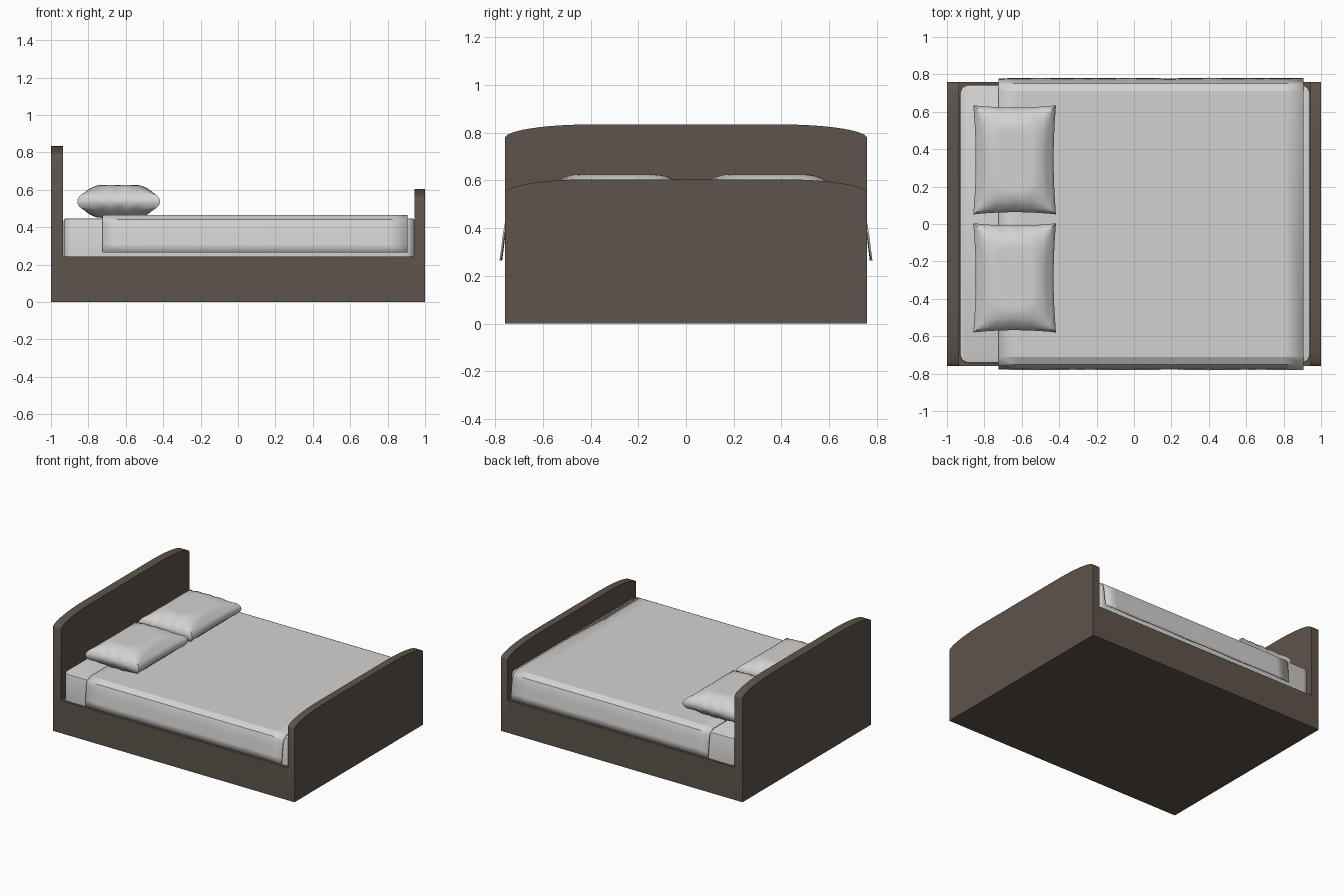
import bpy, bmesh, math

if "Cube" in bpy.data.objects:
    bpy.data.objects.remove(bpy.data.objects["Cube"])

def material(name, col):
    m = bpy.data.materials.new(name)
    m.diffuse_color = (*col, 1)
    m.use_nodes = True
    m.node_tree.nodes["Principled BSDF"].inputs["Base Color"].default_value = m.diffuse_color
    return m

WOOD = material("dark wood", (0.112, 0.090, 0.070))
LINEN = material("pale linen", (0.66, 0.65, 0.635))

def finish(name, bm, mat, smooth=None):
    bmesh.ops.recalc_face_normals(bm, faces=bm.faces)
    me = bpy.data.meshes.new(name)
    bm.to_mesh(me)
    bm.free()
    me.materials.append(mat)
    ob = bpy.data.objects.new(name, me)
    bpy.context.collection.objects.link(ob)
    if smooth:
        bpy.ops.object.select_all(action='DESELECT')
        ob.select_set(True)
        bpy.context.view_layer.objects.active = ob
        bpy.ops.object.shade_smooth_by_angle(angle=math.radians(smooth))
    return ob

def box(name, x0, x1, y0, y1, z0, z1, mat, corner=0, rim=0):
    bm = bmesh.new()
    bmesh.ops.create_cube(bm, size=1)
    for v in bm.verts:
        v.co = ((x0 + x1) / 2 + v.co.x * (x1 - x0),
                (y0 + y1) / 2 + v.co.y * (y1 - y0),
                (z0 + z1) / 2 + v.co.z * (z1 - z0))
    if corner:
        edges = [e for e in bm.edges if abs(e.verts[0].co.z - e.verts[1].co.z) > 0.01]
        bmesh.ops.bevel(bm, geom=edges, offset=corner, segments=5, profile=0.5, affect='EDGES')
    if rim:
        edges = [e for e in bm.edges if all(v.co.z > z1 - 1e-4 for v in e.verts)]
        bmesh.ops.bevel(bm, geom=edges, offset=rim, segments=2, profile=0.5, affect='EDGES')
    return finish(name, bm, mat, 40 if corner else None)

# Arched end boards: flat middle, quarter-ellipse shoulders
def board(name, x0, x1, top, drop=0.058, half=0.76, flat=0.40):
    right = [(half, 0.0)]
    for i in range(13):
        a = i / 12 * math.pi / 2
        right.append((flat + (half - flat) * math.cos(a), top - drop + drop * math.sin(a)))
    outline = right + [(-y, z) for y, z in reversed(right)]
    bm = bmesh.new()
    f = bm.faces.new([bm.verts.new((x0, y, z)) for y, z in outline])
    r = bmesh.ops.extrude_face_region(bm, geom=[f])
    for v in r["geom"]:
        if isinstance(v, bmesh.types.BMVert):
            v.co.x = x1
    return finish(name, bm, WOOD, 30)

board("headboard", -1.0, -0.935, 0.835)
board("footboard", 0.945, 1.0, 0.605)
box("bed_base", -0.935, 0.945, -0.76, 0.76, 0, 0.245, WOOD)
box("mattress", -0.932, 0.943, -0.745, 0.745, 0.245, 0.448, LINEN, 0.05, 0.012)

# Blanket: draped profile swept along the bed, thickened
half = [(0.778, 0.265), (0.772, 0.31), (0.765, 0.37), (0.760, 0.42), (0.752, 0.442), (0.71, 0.465)]
profile = half + [(-y, z) for y, z in reversed(half)]
bm = bmesh.new()
N = 16
rows = []
for i in range(N + 1):
    x = -0.725 + 1.63 * i / N
    rows.append([bm.verts.new((x, y + (math.copysign(0.004 * math.sin(i * 0.7), y) if z < 0.4 else 0), z))
                 for y, z in profile])
for a, b in zip(rows, rows[1:]):
    for j in range(len(profile) - 1):
        bm.faces.new((a[j], a[j + 1], b[j + 1], b[j]))
blanket = finish("blanket", bm, LINEN, 20)
if sum(p.normal.z for p in blanket.data.polygons) < 0:
    blanket.data.flip_normals()
mod = blanket.modifiers.new("thickness", 'SOLIDIFY')
mod.thickness = 0.007
mod.offset = -1

# Pillows: puffed cushions with upright sides and gathered ends
def pillow(name, cx, cy, cz=0.538, hx=0.208, hy=0.283):
    bm = bmesh.new()
    bmesh.ops.create_cube(bm, size=2)
    bmesh.ops.subdivide_edges(bm, edges=bm.edges[:], cuts=23, use_grid_fill=True)
    for v in bm.verts:
        u, w, t = v.co
        puff = (1 - abs(u) ** 2.6) * (1 - abs(w) ** 3.5)
        height = 0.040 + 0.047 * min(1, 1.25 * puff ** 0.7)
        # soft creases running in from the two short ends
        crease = 0.004 * math.sin(u * 13 + w * 2) * abs(w) ** 4 * (1 - u * u)
        belly = 0.022 * (1 - t * t)
        v.co = (cx + u * (hx - 0.013 * (1 - w * w) - 0.012 * t * t + belly * 0.6),
                cy + w * (hy - 0.012 * (1 - u * u) - 0.010 * t * t + belly * 0.4),
                cz + t * (height + crease))
    return finish(name, bm, LINEN, 50)

for label, cy in (("left", 0.343), ("right", -0.288)):
    pillow("pillow_" + label, -0.638, cy)
